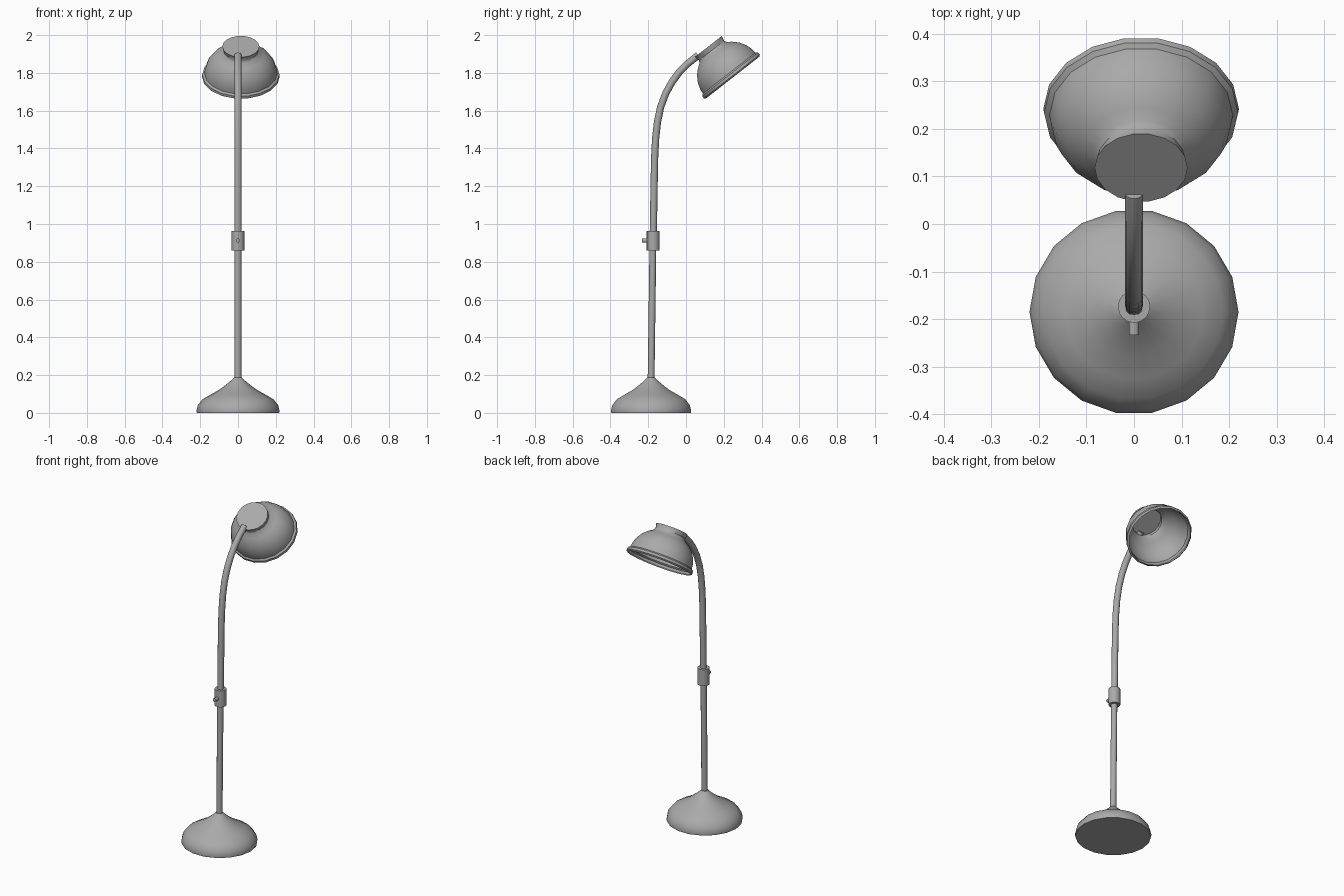
import bpy, bmesh, math
from mathutils import Vector, Matrix

if "Cube" in bpy.data.objects:
    bpy.data.objects.remove(bpy.data.objects["Cube"])

grey = bpy.data.materials.new("lamp grey")
grey.diffuse_color = (0.4, 0.4, 0.4, 1)
grey.use_nodes = True
grey.node_tree.nodes["Principled BSDF"].inputs["Base Color"].default_value = grey.diffuse_color


def finish(bm, name, angle=40):
    bmesh.ops.recalc_face_normals(bm, faces=bm.faces)
    me = bpy.data.meshes.new(name)
    bm.to_mesh(me)
    bm.free()
    me.materials.append(grey)
    ob = bpy.data.objects.new(name, me)
    bpy.context.collection.objects.link(ob)
    bpy.ops.object.select_all(action='DESELECT')
    ob.select_set(True)
    bpy.context.view_layer.objects.active = ob
    bpy.ops.object.shade_smooth_by_angle(angle=math.radians(angle))
    return ob


def loft(name, rings, cap_start=True, cap_end=True, angle=40):
    """Skin a list of equal-length point rings."""
    bm = bmesh.new()
    loops = [[bm.verts.new(p) for p in ring] for ring in rings]
    n = len(loops[0])
    for a, b in zip(loops, loops[1:]):
        for i in range(n):
            j = (i + 1) % n
            bm.faces.new((a[i], a[j], b[j], b[i]))
    if cap_start:
        bm.faces.new(loops[0][::-1])
    if cap_end:
        bm.faces.new(loops[-1])
    return finish(bm, name, angle)


def turned(name, profile, centre, tilt=0, squash=1, n=18, **kw):
    """Revolve (radius, height) pairs about an axis tilted about x."""
    m = Matrix.Translation(centre) @ Matrix.Rotation(tilt, 4, 'X')
    rings = []
    for r, h in profile:
        rings.append([m @ Vector((r * math.cos(2 * math.pi * i / n),
                                  r * squash * math.sin(2 * math.pi * i / n), h))
                      for i in range(n)])
    return loft(name, rings, **kw)


def tube(name, path, radius, n=12):
    """Round tube along (y, z) points, lying in the x = 0 plane."""
    pts = [Vector((0, y, z)) for y, z in path]
    rings = []
    for k, p in enumerate(pts):
        t = (pts[min(k + 1, len(pts) - 1)] - pts[max(k - 1, 0)]).normalized()
        side = Vector((1, 0, 0))
        up = t.cross(side)
        rings.append([p + radius * (side * math.cos(2 * math.pi * i / n) +
                                    up * math.sin(2 * math.pi * i / n)) for i in range(n)])
    return loft(name, rings)


# Weighted base with flared neck
turned("base", [(0.218, 0), (0.22, 0.012), (0.213, 0.04), (0.188, 0.072), (0.145, 0.097),
                (0.10, 0.122), (0.062, 0.15), (0.036, 0.172), (0.02, 0.188)],
       (0, -0.185, 0), squash=0.98)

# Lower pole, and upper pole bending over to the shade
tube("lower_pole", [(-0.185, 0.17), (-0.175, 0.90)], 0.018)
tube("upper_pole", [(-0.174, 0.90), (-0.169, 1.2), (-0.166, 1.35), (-0.161, 1.45),
                    (-0.151, 1.54), (-0.134, 1.62), (-0.108, 1.69), (-0.075, 1.75),
                    (-0.035, 1.805), (0.01, 1.85), (0.065, 1.893)], 0.019)

# Height clamp and its screw
turned("clamp", [(0.034, 0.86), (0.034, 0.963)], (0, -0.174, 0), n=16)
turned("clamp_screw", [(0.011, 0), (0.011, 0.06)], (0, -0.174, 0.912),
       tilt=math.radians(90), n=10).location.y = 0
bpy.data.objects["clamp_screw"].data.transform(Matrix.Diagonal((1, 1, 1, 1)))

# Open bowl shade with rolled lip and flat cap
turned("shade", [(0.196, 0.0), (0.206, 0.008), (0.204, 0.022), (0.193, 0.03), (0.19, 0.055),
                 (0.178, 0.09), (0.155, 0.125), (0.125, 0.152), (0.10, 0.168),
                 (0.092, 0.182), (0.098, 0.209)],
       (0.015, 0.247, 1.775), tilt=math.radians(38), squash=0.93, cap_start=False)
